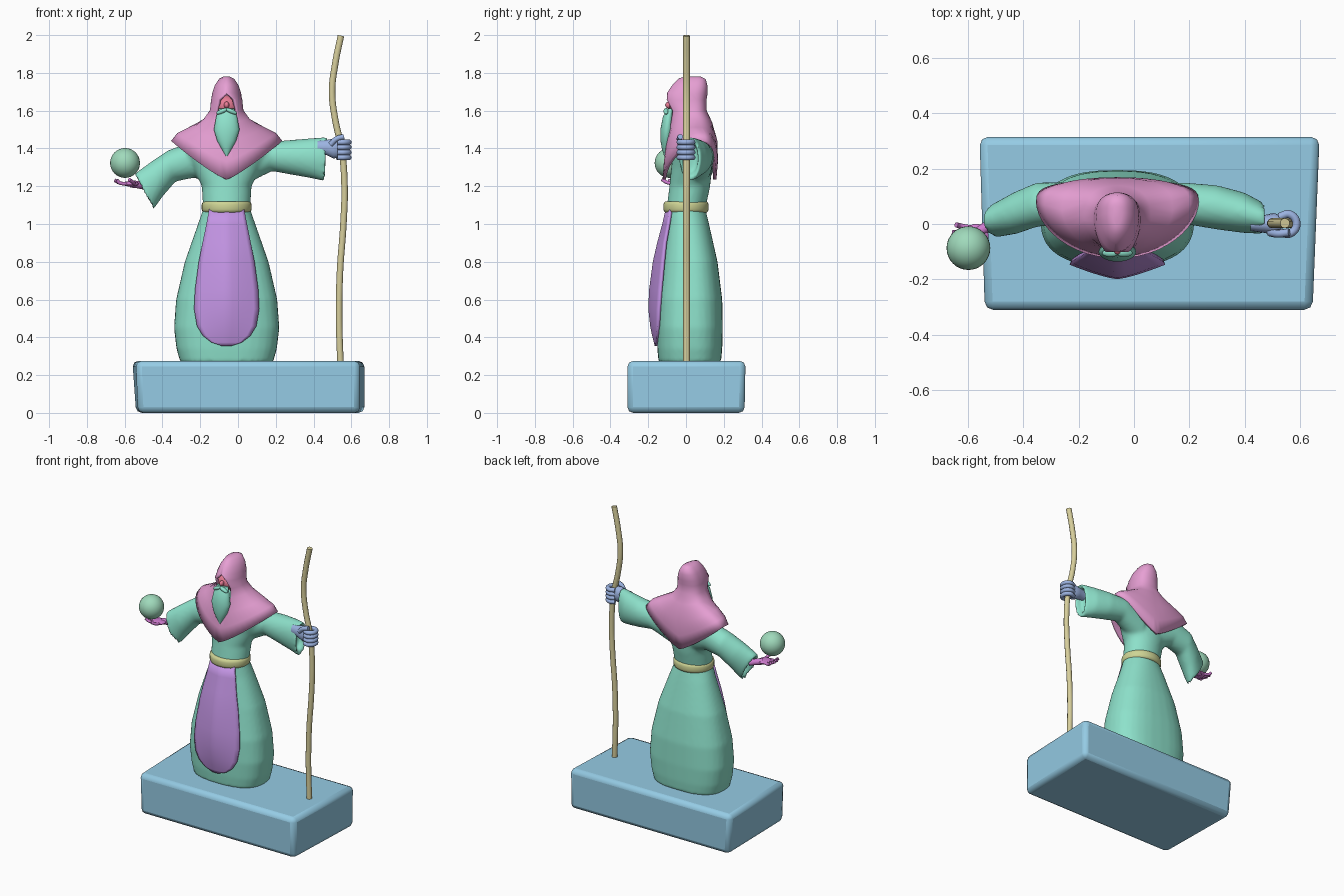
import bpy, bmesh, math
from mathutils import Vector

if "Cube" in bpy.data.objects:
    bpy.data.objects.remove(bpy.data.objects["Cube"])

CX = -0.06  # centre line of the figure
GREEN, PINK, PURPLE = (.27, .76, .6), (.8, .35, .66), (.55, .3, .78)


def paint(ob, col):
    m = bpy.data.materials.new(ob.name)
    m.diffuse_color = (*col, 1)
    m.use_nodes = True
    m.node_tree.nodes["Principled BSDF"].inputs["Base Color"].default_value = m.diffuse_color
    ob.data.materials.append(m)


def smooth(ob, angle=50):
    bpy.ops.object.select_all(action='DESELECT')
    bpy.context.view_layer.objects.active = ob
    ob.select_set(True)
    bpy.ops.object.shade_smooth_by_angle(angle=math.radians(angle))


def loft(name, sections, col, closed=True, caps=(True, True), angle=50):
    """Skin one or more stacks of point rows into a single object."""
    bm = bmesh.new()
    for rows in sections:
        vs = [[bm.verts.new(p) for p in r] for r in rows]
        n = len(vs[0])
        for a, b in zip(vs, vs[1:]):
            for i in range(n if closed else n - 1):
                j = (i + 1) % n
                bm.faces.new((a[i], a[j], b[j], b[i]))
        if caps[0]:
            bm.faces.new(vs[0])
        if caps[1]:
            bm.faces.new(vs[-1])
    bmesh.ops.remove_doubles(bm, verts=bm.verts, dist=1e-5)
    bmesh.ops.recalc_face_normals(bm, faces=bm.faces)
    me = bpy.data.meshes.new(name)
    bm.to_mesh(me)
    bm.free()
    ob = bpy.data.objects.new(name, me)
    bpy.context.collection.objects.link(ob)
    paint(ob, col)
    smooth(ob, angle)
    return ob


def spow(v, e):
    return math.copysign(abs(v) ** e, v)


def ring(c, u, v, e=2, n=32):
    """Superellipse with half axes u and v around c."""
    c, u, v = Vector(c), Vector(u), Vector(v)
    t = [2 * math.pi * i / n for i in range(n)]
    return [c + u * spow(math.cos(a), 2 / e) + v * spow(math.sin(a), 2 / e) for a in t]


def hring(z, cy, rx, ry, e=2):
    return ring((CX, cy, z), (rx, 0, 0), (0, ry, 0), e)


def ball(name, loc, scale, col, rot=(0, 0, 0)):
    bpy.ops.mesh.primitive_uv_sphere_add(segments=32, ring_count=16, radius=1, location=loc, rotation=rot)
    ob = bpy.context.object
    ob.name, ob.scale = name, scale
    paint(ob, col)
    smooth(ob, 180)
    return ob


def tube(name, paths, r, col):
    cu = bpy.data.curves.new(name, 'CURVE')
    cu.dimensions = '3D'
    cu.bevel_depth, cu.bevel_resolution, cu.use_fill_caps = r, 3, True
    cu.resolution_u = 6
    for p in paths:
        s = cu.splines.new('BEZIER')
        s.bezier_points.add(len(p) - 1)
        for bp, co in zip(s.bezier_points, p):
            bp.co = co
            bp.handle_left_type = bp.handle_right_type = 'AUTO'
    ob = bpy.data.objects.new(name, cu)
    bpy.context.collection.objects.link(ob)
    paint(ob, col)
    return ob


# Plinth with slightly tapering sides
base = loft("plinth", [[
    [(-.53, -.31, 0), (.645, -.31, 0), (.67, .31, 0), (-.54, .31, 0)],
    [(-.54, -.31, .275), (.645, -.31, .275), (.67, .315, .275), (-.56, .315, .275)]]], (.3, .6, .78), angle=20)
bv = base.modifiers.new("bevel", 'BEVEL')
bv.width, bv.segments = .03, 2

# Robe body and two wide sleeves, fused by remeshing
body = [hring(z, cy, rx, ry, e) for z, cy, rx, ry, e in [
    (.265, .02, .245, .165, 2.6), (.34, .02, .266, .172, 2.6), (.45, .02, .279, .175, 2.6),
    (.6, .02, .268, .172, 2.5), (.8, .02, .222, .147, 2.4), (1.0, .01, .152, .112, 2.2),
    (1.08, 0, .125, .103, 2), (1.2, .02, .132, .108, 2), (1.3, .03, .18, .108, 2),
    (1.38, .035, .23, .105, 2), (1.44, .04, .19, .09, 2), (1.52, .02, .08, .07, 2)]]


def sleeve(stations):
    rows = []
    for x1, z1, x2, z2, y, ry in stations:  # top point, bottom point, depth
        a, b = Vector((x1, y, z1)), Vector((x2, y, z2))
        rows.append(ring((a + b) / 2, (a - b) / 2, (0, ry, 0)))
    return rows


right = sleeve([(.02, 1.44, .02, 1.2, .05, .09), (.18, 1.435, .18, 1.28, .075, .075),
                (.3, 1.447, .3, 1.258, .06, .08), (.4, 1.455, .4, 1.24, .04, .073),
                (.477, 1.462, .463, 1.225, .02, .055), (.468, 1.44, .456, 1.25, .02, .04),
                (.42, 1.43, .42, 1.28, .03, .04)])
left = sleeve([(-.12, 1.44, -.12, 1.2, .05, .09), (-.25, 1.435, -.23, 1.245, .075, .075),
               (-.37, 1.39, -.33, 1.225, .07, .08), (-.46, 1.33, -.395, 1.15, .04, .076),
               (-.55, 1.265, -.452, 1.07, .012, .06), (-.535, 1.245, -.45, 1.095, .012, .045),
               (-.48, 1.25, -.42, 1.14, .03, .042)])
robe = loft("robe", [body, right, left], GREEN)
rm = robe.modifiers.new("fuse", 'REMESH')
rm.mode, rm.voxel_size, rm.use_smooth_shade = 'VOXEL', .011, True
sm = robe.modifiers.new("soften", 'SMOOTH')
sm.factor, sm.iterations = .5, 6

# Hood and shoulder cape: one sheet, open at the face, hem dipping front and back
rows = []
for zs, zf, rx, ym, yf, yb, g in [
        (1.772, 1.772, .014, .04, -.005, .075, 0), (1.762, 1.762, .034, .04, -.035, .097, 0),
        (1.73, 1.73, .055, .03, -.065, .105, 0), (1.69, 1.69, .068, .02, -.092, .105, 0),
        (1.655, 1.66, .074, .01, -.112, .1, .5), (1.6, 1.6, .08, .01, -.085, .1, .62),
        (1.55, 1.535, .115, .02, -.085, .13, .5), (1.505, 1.43, .195, .05, -.095, .158, 0),
        (1.475, 1.33, .255, .07, -.108, .16, 0), (1.435, 1.235, .287, .08, -.115, .152, 0)]:
    row = []
    for i in range(49):
        t = -math.pi / 2 + g + (2 * math.pi - 2 * g) * i / 48
        c, s = math.cos(t), math.sin(t)
        y = ym + (yb - ym) * s ** .6 if s > 0 else ym - (ym - yf) * abs(s) ** 1.15
        row.append((CX + rx * c, y, zf + (zs - zf) * abs(c) ** 1.2))
    rows.append(row)
hood = loft("hood_and_cape", [rows], PINK, closed=False, caps=(True, False), angle=60)
so = hood.modifiers.new("thickness", 'SOLIDIFY')
so.thickness, so.offset = .018, 0

# Face, nose, beard and moustache
ball("face", (CX, -.03, 1.625), (.062, .058, .055), (.8, .2, .3))
ball("nose", (CX, -.09, 1.63), (.014, .02, .018), (.8, .2, .3))
loft("beard", [[hring(*r) for r in [
    (1.612, -.08, .04, .015), (1.57, -.092, .055, .03), (1.5, -.1, .068, .036),
    (1.44, -.105, .05, .03), (1.4, -.108, .028, .02), (1.36, -.11, .005, .006)]]], GREEN)
for s in (-1, 1):
    ball("moustache", (CX + s * .025, -.105, 1.597), (.032, .014, .012), GREEN, (0, s * .4, 0))

# Apron panel with a soft centre ridge
panel = []
for z, w, yc, ye in [(1.08, .09, -.1, -.078), (1.0, .105, -.118, -.09), (.9, .125, -.145, -.108),
                     (.8, .145, -.168, -.118), (.65, .165, -.188, -.132), (.55, .17, -.192, -.14),
                     (.46, .155, -.182, -.145), (.41, .125, -.172, -.15), (.375, .08, -.163, -.152),
                     (.355, .02, -.158, -.156)]:
    us = [i / 6 - 1 for i in range(13)]
    panel.append([(CX + u * w, yc + (ye - yc) * abs(u) ** 1.3, z) for u in us])
apron = loft("apron", [panel], PURPLE, closed=False, caps=(False, False))
so = apron.modifiers.new("thickness", 'SOLIDIFY')
so.thickness, so.offset = .015, 0

# Belt
loft("belt", [[hring(z, 0, .132 * k, .12 * k) for z, k in [
    (1.06, .9), (1.066, .97), (1.078, 1), (1.102, 1), (1.114, .97), (1.12, .9)]]], (.62, .66, .3))

# Staff
tube("staff", [[(x, .003, z) for x, z in [
    (.542, .27), (.535, .5), (.54, .75), (.558, 1.0), (.564, 1.2), (.548, 1.4),
    (.515, 1.55), (.498, 1.7), (.515, 1.85), (.545, 1.997)]]], .018, (.68, .62, .33))

# Hand gripping the staff
BLUE = (.33, .45, .75)
loft("grip_palm", [[ring((x, 0, z), (0, ry, 0), (0, 0, rz), n=16) for x, z, ry, rz in [
    (.42, 1.405, .025, .035), (.47, 1.405, .032, .04), (.505, 1.4, .04, .053), (.53, 1.4, .03, .05)]]], BLUE)
grip = []
for k in range(4):
    z = 1.352 + .027 * k
    grip.append([(.55 + .037 * math.cos(a), .037 * math.sin(a), z) for a in (2.4, 1.2, 0, -1.2, -2.2)])
grip.append([(.49, -.03, 1.42), (.52, -.035, 1.45), (.56, -.03, 1.462)])
tube("grip_fingers", grip, .0145, BLUE)

# Open hand holding the orb
MAG = (.62, .2, .62)
ball("open_palm", (-.57, -.045, 1.213), (.045, .045, .014), MAG)
tube("open_wrist", [[(-.49, .012, 1.2), (-.53, -.01, 1.208), (-.565, -.03, 1.212)]], .02, MAG)
fingers = [[(-.585, -.045 + .02 * k, 1.214), (-.625, -.045 + .025 * k, 1.217), (-.66 + .012 * abs(k), -.045 + .028 * k, 1.232)]
           for k in (-1.5, -.5, .5, 1.5)]
fingers.append([(-.55, -.07, 1.214), (-.555, -.1, 1.22), (-.575, -.125, 1.235)])
tube("open_fingers", fingers, .0095, MAG)
ball("orb", (-.598, -.087, 1.323), (.079, .079, .079), (.35, .7, .5))
